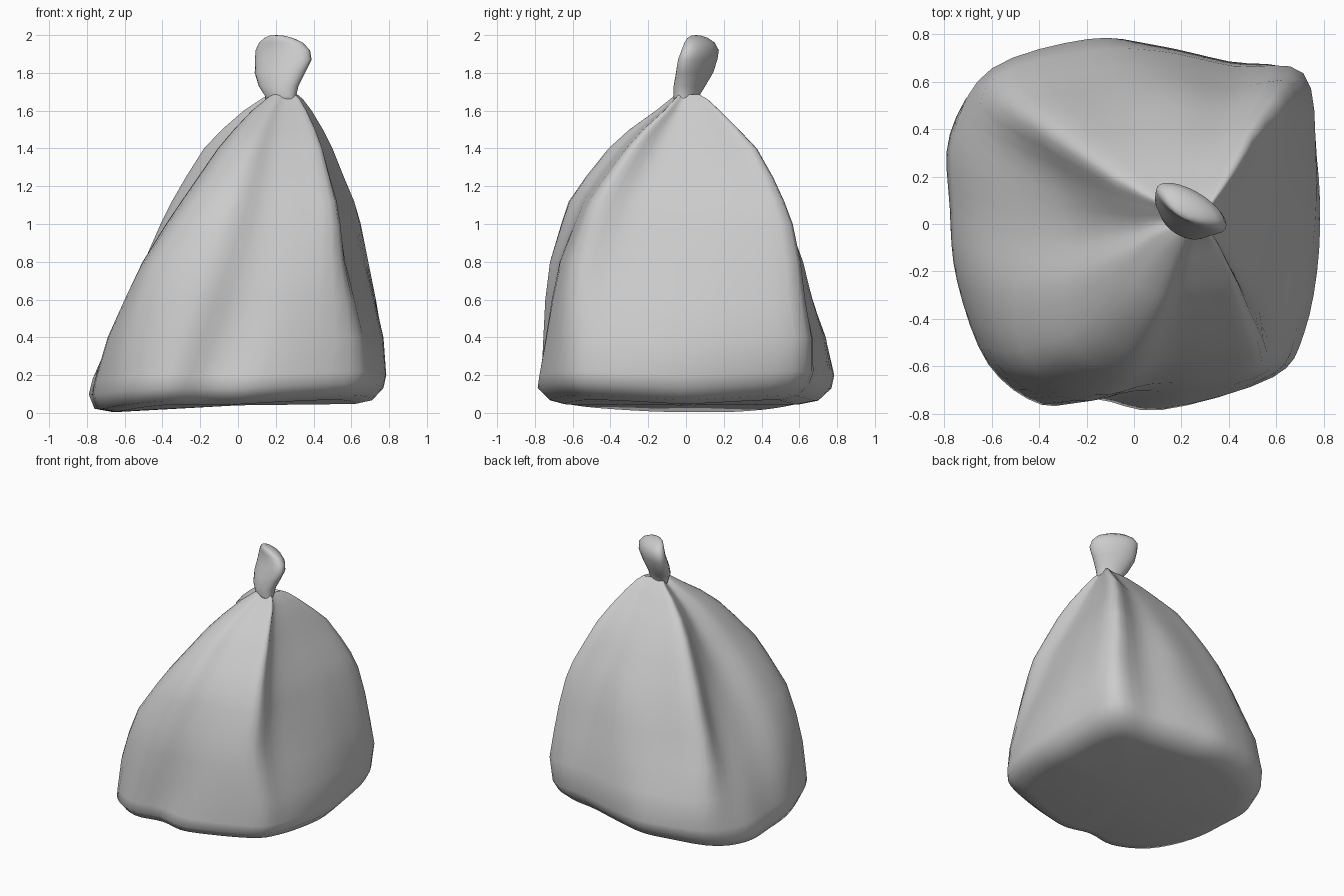
import bpy, bmesh
from math import sin, cos, pi, radians

if "Cube" in bpy.data.objects:
    bpy.data.objects.remove(bpy.data.objects["Cube"])

SEG = 64

# normalised bag outlines: back-right corner, 3 back, back-left, 3 left,
# front-left, 3 front, front-right, 3 right
BASE = [(.87, .79), (.5, .87), (.1, .96), (-.25, 1), (-.77, .84), (-1, .5), (-1, .1), (-.96, -.3),
        (-.79, -.75), (-.5, -.97), (-.2, -.94), (.15, -1), (.74, -.83), (.92, -.6), (1, -.15), (.98, .35)]
MIDDLE = [(1, .96), (.55, .93), (.1, 1), (-.4, .93), (-.96, .8), (-.84, .42), (-.86, .02), (-.98, -.38),
          (-.87, -.82), (-.4, -1), (0, -.93), (.4, -.9), (.78, -.8), (.82, -.45), (.92, 0), (1, .45)]
TOP = [(1, .95), (.5, .82), (.1, .8), (-.4, .78), (-.98, .7), (-.78, .3), (-.58, -.05), (-.75, -.4),
       (-.6, -.84), (-.25, -1), (.1, -.85), (.5, -.78), (.86, -.7), (.72, -.35), (.75, 0), (.87, .45)]

# bag heights with their extents: z, x min, x max, y min, y max
LEVELS = [(.045, -.66, .62, -.64, .60), (.065, -.76, .71, -.72, .70), (.13, -.79, .77, -.785, .77),
          (.2, -.77, .785, -.775, .785), (.4, -.69, .77, -.755, .74), (.6, -.60, .73, -.745, .67),
          (.8, -.505, .69, -.72, .62), (1.0, -.41, .65, -.66, .565), (1.12, -.35, .615, -.62, .52),
          (1.25, -.275, .56, -.53, .46), (1.4, -.18, .50, -.41, .375), (1.5, -.085, .45, -.30, .28),
          (1.6, .03, .39, -.16, .18), (1.66, .12, .345, -.085, .115), (1.685, .16, .315, -.055, .07),
          (1.655, .18, .29, -.035, .045)]

# knotted tuft: z, centre x, centre y, long half, short half
KNOT = [(1.64, .23, 0, .085, .055), (1.68, .225, .003, .09, .06), (1.73, .215, .018, .115, .07),
        (1.8, .222, .045, .148, .075), (1.87, .24, .062, .168, .073), (1.92, .237, .075, .162, .066),
        (1.96, .228, .072, .13, .055), (1.985, .215, .062, .085, .04), (1.997, .205, .055, .04, .02)]


def smooth_loop(pts):
    out, n = [], len(pts)
    for i in range(SEG):
        u = i * n / SEG
        k, t = int(u), u - int(u)
        a, b, c, d = (pts[(k + j) % n] for j in (-1, 0, 1, 2))
        out.append(tuple(.5 * (2 * b[m] + (c[m] - a[m]) * t + (2 * a[m] - 5 * b[m] + 4 * c[m] - d[m]) * t * t
                               + (3 * b[m] - a[m] - 3 * c[m] + d[m]) * t ** 3) for m in (0, 1)))
    return out


def blend(z):
    if z < .85:
        a, b, t = BASE, MIDDLE, max(0, (z - .15) / .7)
    else:
        a, b, t = MIDDLE, TOP, min(1, (z - .85) / .6)
    return [(p[0] + (q[0] - p[0]) * t, p[1] + (q[1] - p[1]) * t) for p, q in zip(a, b)]


def bag_ring(z, x0, x1, y0, y1):
    loop = smooth_loop(blend(z))
    xs, ys = [p[0] for p in loop], [p[1] for p in loop]
    ring = []
    for px, py in loop:
        x = x0 + (x1 - x0) * (px - min(xs)) / (max(xs) - min(xs))
        y = y0 + (y1 - y0) * (py - min(ys)) / (max(ys) - min(ys))
        # sagging left edge and lifted right corners of the base
        low = max(0, 1 - z / .35)
        sag = .055 * min(1, max(0, (-x - .35) / .35)) * max(0, 1 - y * y) * low
        lift = .11 * max(0, x) * abs(y) * low
        ring.append((x, y, z - sag + lift))
    return ring


def knot_ring(z, cx, cy, a, b):
    ang = radians(-30)
    ring = []
    for i in range(24):
        t = 2 * pi * i / 24
        u, v = a * cos(t), b * sin(t)
        ring.append((cx + u * cos(ang) - v * sin(ang), cy + u * sin(ang) + v * cos(ang), z))
    return ring


def loft(name, rings, bottom, top, angle):
    bm = bmesh.new()
    vr = [[bm.verts.new(p) for p in r] for r in rings]
    n = len(vr[0])
    for r, s in zip(vr, vr[1:]):
        for i in range(n):
            j = (i + 1) % n
            bm.faces.new((r[i], r[j], s[j], s[i]))
    for r, p in ((vr[0], bottom), (vr[-1], top)):
        c = bm.verts.new(p)
        for i in range(n):
            bm.faces.new((r[i], r[(i + 1) % n], c))
    bmesh.ops.recalc_face_normals(bm, faces=bm.faces)
    me = bpy.data.meshes.new(name)
    bm.to_mesh(me)
    bm.free()
    ob = bpy.data.objects.new(name, me)
    bpy.context.collection.objects.link(ob)
    bpy.ops.object.select_all(action='DESELECT')
    ob.select_set(True)
    bpy.context.view_layer.objects.active = ob
    bpy.ops.object.shade_smooth_by_angle(angle=radians(angle))
    return ob


# sack body with gathered top
loft("sack_body", [bag_ring(*l) for l in LEVELS], (0, 0, .04), (.23, 0, 1.65), 60)
# tied tuft
loft("tied_tuft", [knot_ring(*k) for k in KNOT], (.23, 0, 1.63), (.203, .053, 2.0), 80)
